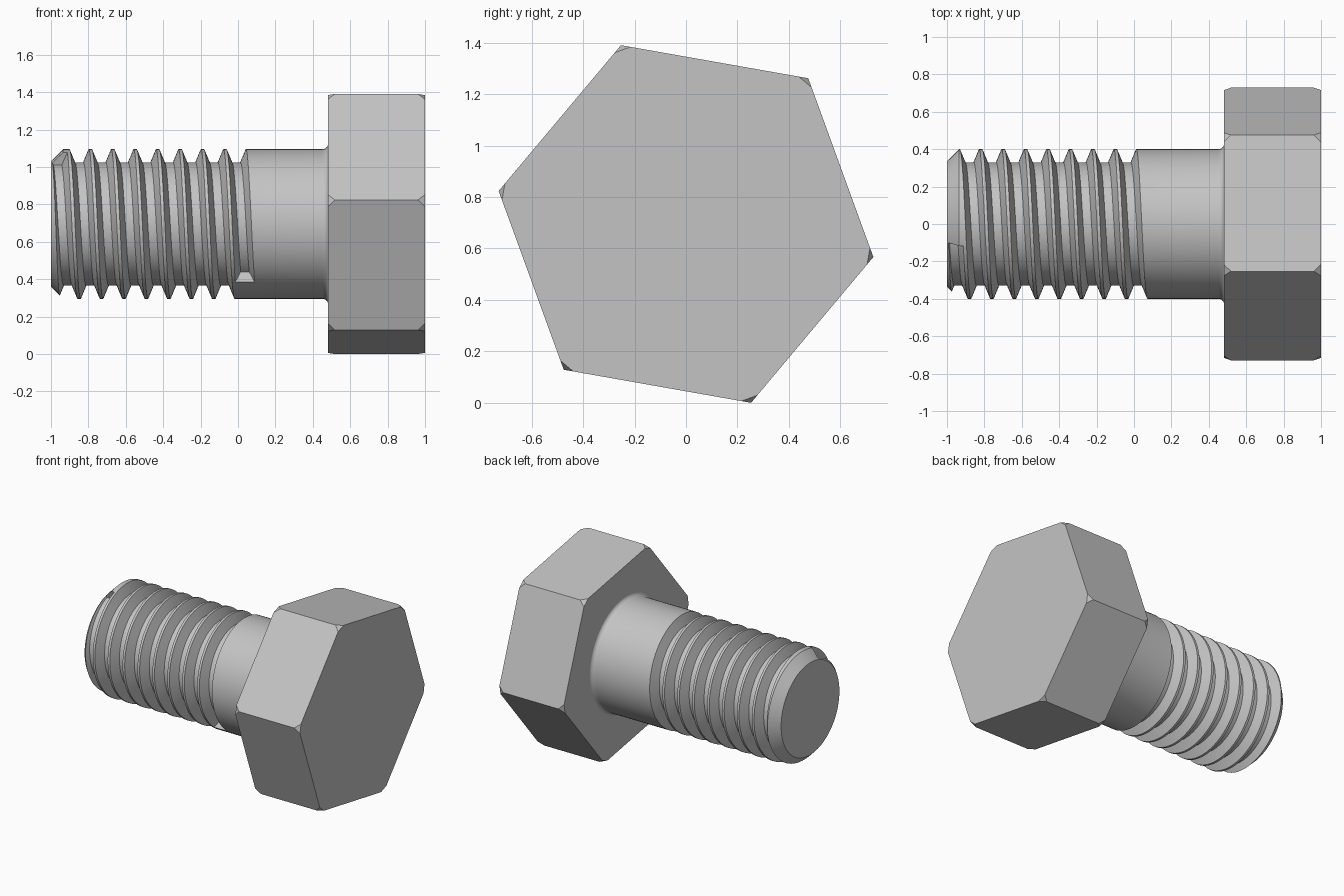
import bpy, bmesh, math

if "Cube" in bpy.data.objects:
    bpy.data.objects.remove(bpy.data.objects["Cube"])

CZ = 0.695           # height of the bolt axis
SEG = 96             # sides around the shank
PITCH = 0.12

steel = bpy.data.materials.new("steel grey")
steel.diffuse_color = (0.55, 0.55, 0.55, 1)
steel.use_nodes = True
steel.node_tree.nodes["Principled BSDF"].inputs["Base Color"].default_value = steel.diffuse_color


def polar(x, r, deg):
    a = math.radians(deg)
    return (x, r * math.cos(a), CZ + r * math.sin(a))


def loft(name, rings, bevel=0):
    """Closed solid through a list of equal-length point rings."""
    bm = bmesh.new()
    loops = [[bm.verts.new(p) for p in ring] for ring in rings]
    n = len(loops[0])
    for a, b in zip(loops, loops[1:]):
        for i in range(n):
            j = (i + 1) % n
            bm.faces.new((a[i], a[j], b[j], b[i]))
    bm.faces.new(loops[0])
    bm.faces.new(loops[-1])
    if bevel:
        bmesh.ops.bevel(bm, geom=list(bm.verts), offset=bevel, segments=1,
                        affect='VERTICES')
    bmesh.ops.recalc_face_normals(bm, faces=list(bm.faces))
    me = bpy.data.meshes.new(name)
    bm.to_mesh(me)
    bm.free()
    me.materials.append(steel)
    ob = bpy.data.objects.new(name, me)
    bpy.context.collection.objects.link(ob)
    return ob


# hexagonal head with clipped corners
loft("hex_head", [[polar(x, 0.74, -10 + 60 * k) for k in range(6)]
                  for x in (0.48, 1.0)], bevel=0.038)

# shank: chamfered tip, plain body, fillet under the head
profile = [(-1.0, 0.335), (-0.935, 0.4)]
for k in range(7):
    a = math.pi / 2 * k / 6
    profile.append((0.452 + 0.03 * math.sin(a), 0.43 - 0.03 * math.cos(a)))
step = 360 / SEG
shank = loft("threaded_shank", [[polar(x, r, 107 + (i + 0.5) * step) for i in range(SEG)]
                                for x, r in profile])

# helical thread groove, cut from the shank
rings = []
for i in range(802):
    deg = 107 + i * step
    x = -0.964 + PITCH * (deg - 107) / 360
    rings.append([polar(x + dx, r, deg) for dx, r in
                  ((-0.0225, 0.33), (0.0225, 0.33), (0.0556, 0.41), (-0.0556, 0.41))])
groove = loft("thread_cutter", rings)
groove.hide_render = True

cut = shank.modifiers.new("thread", 'BOOLEAN')
cut.operation = 'DIFFERENCE'
cut.solver = 'EXACT'
cut.object = groove
bpy.context.view_layer.objects.active = shank
shank.select_set(True)
bpy.ops.object.modifier_apply(modifier=cut.name)
bpy.data.objects.remove(groove)
bpy.ops.object.shade_smooth_by_angle(angle=math.radians(30))
